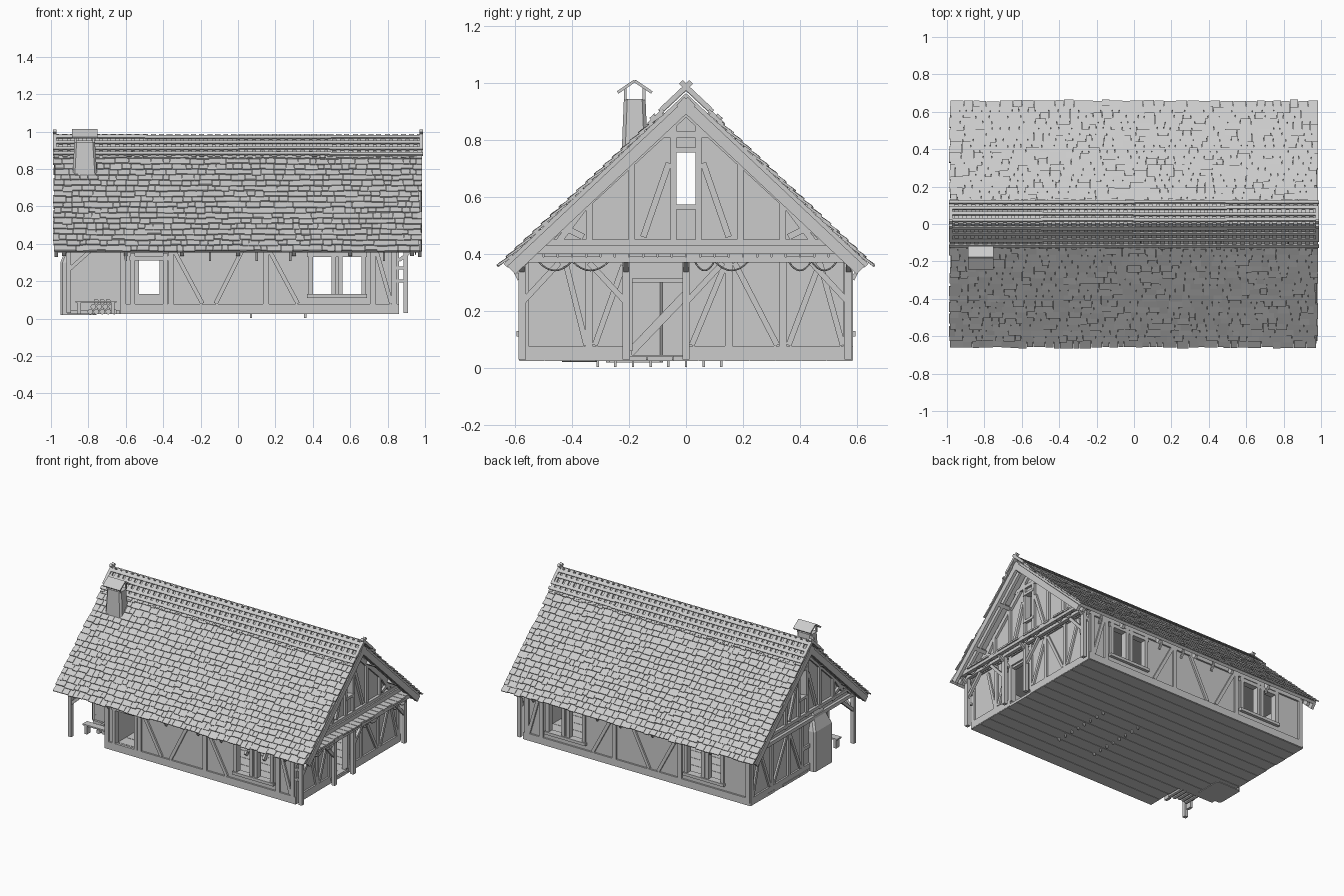
import bpy, bmesh, math, random
from mathutils import Vector, Matrix

if "Cube" in bpy.data.objects:
    bpy.data.objects.remove(bpy.data.objects["Cube"])

random.seed(4)
V = Vector
X, Y, Z = V((1, 0, 0)), V((0, 1, 0)), V((0, 0, 1))


def part(name, build):
    """Make one object from a function that fills a bmesh."""
    bm = bmesh.new()
    build(bm)
    bmesh.ops.recalc_face_normals(bm, faces=bm.faces)
    me = bpy.data.meshes.new(name)
    bm.to_mesh(me)
    bm.free()
    ob = bpy.data.objects.new(name, me)
    bpy.context.collection.objects.link(ob)
    return ob


def obox(bm, c, a, b, n, size):
    m = Matrix((a * size[0], b * size[1], n * size[2])).transposed().to_4x4()
    bmesh.ops.create_cube(bm, size=1, matrix=Matrix.Translation(c) @ m)


def box(bm, x0, x1, y0, y1, z0, z1):
    obox(bm, V(((x0 + x1) / 2, (y0 + y1) / 2, (z0 + z1) / 2)), X, Y, Z, (x1 - x0, y1 - y0, z1 - z0))


def bar(bm, p, q, w=0.025, d=0.02, n=X):
    """Timber from p to q, w wide in the wall plane, d deep along n."""
    p, q = V(p), V(q)
    a = (q - p).normalized()
    b = n.cross(a).normalized()
    obox(bm, (p + q) / 2, a, b, a.cross(b), ((q - p).length, w, d))


def prism(bm, pts, x0, x1):
    f = bm.faces.new([bm.verts.new((x0, y, z)) for y, z in pts])
    r = bmesh.ops.extrude_face_region(bm, geom=[f, ])
    bmesh.ops.translate(bm, vec=(x1 - x0, 0, 0), verts=[v for v in r['geom'] if isinstance(v, bmesh.types.BMVert)])
    if not any(len(g.verts) == len(pts) and g.calc_center_median().x == x0 for g in bm.faces):
        pass


def wall(bm, axis, at, u0, u1, holes=(), t=0.03, z0=0.03, z1=0.4):
    """Wall along an axis, built around its rectangular openings (u0,u1,z0,z1)."""
    def put(a, b, c, d):
        if b - a > 1e-4 and d - c > 1e-4:
            box(bm, *((a, b, at, at + t) if axis == 'x' else (at, at + t, a, b)), c, d)
    u = u0
    for a, b, c, d in sorted(holes):
        put(u, a, z0, z1); put(a, b, z0, c); put(a, b, d, z1)
        u = b
    put(u, u1, z0, z1)


# ---- layout: openings in each wall
FRONT = [(-0.55, -0.40, 0.05, 0.31), (0.40, 0.50, 0.13, 0.33), (0.56, 0.66, 0.13, 0.33)]
BACK = [(-0.68, -0.585, 0.13, 0.33), (-0.53, -0.42, 0.13, 0.33), (0.40, 0.50, 0.13, 0.33), (0.56, 0.66, 0.13, 0.33)]
RIGHT = [(-0.19, -0.01, 0.045, 0.30)]


def walls(bm):
    wall(bm, 'x', -0.575, -0.62, 0.85, FRONT)
    wall(bm, 'x', 0.545, -0.9, 0.85, BACK)
    wall(bm, 'y', 0.82, -0.575, 0.575, RIGHT)
    wall(bm, 'y', -0.9, -0.3, 0.575)
    wall(bm, 'y', -0.62, -0.575, -0.27)      # recessed front-left corner
    wall(bm, 'x', -0.3, -0.9, -0.59)
part("plaster_walls", walls)


def gables(bm):
    roof_z = lambda y: 0.935 - 0.94 * abs(y)
    for x0, x1 in ((0.83, 0.86), (-0.9, -0.87)):
        for s in (-1, 1):
            prism(bm, [(s * .58, .39), (s * .033, .39), (s * .033, roof_z(.033))], x0, x1)
        box(bm, x0, x1, -.033, .033, .39, .57)
        box(bm, x0, x1, -.033, .033, .76, .91)
part("gable_walls", gables)


def floor(bm):
    for i in range(13):
        y = -0.585 + i * 0.09
        x0 = -0.63 if y < -0.33 else -0.91
        box(bm, x0 - random.uniform(0, .008), 0.86, y, y + 0.087, 0.024, 0.042)
    box(bm, -0.61, 0.85, -0.575, 0.575, 0.028, 0.04)
part("floor_boards", floor)
part("attic_floor", lambda bm: box(bm, -0.9, 0.86, -0.575, 0.575, 0.385, 0.4))


def pegs(bm):
    for x in (0.07, 0.36):
        for i in range(8):
            y = -0.31 + i * 0.062
            box(bm, x - .006, x + .006, y - .004, y + .004, 0.003, 0.03)
part("floor_pegs", pegs)


# ---- timber frame of the long walls
def long_frame(bm):
    for y, x0, holes in ((-0.578, -0.63, FRONT), (0.578, -0.905, BACK)):
        B = lambda a, c, b, d, w=0.03: bar(bm, (a, y, c), (b, y, d), w, 0.018, Y)
        B(x0, .052, .86, .052, .05)
        B(x0, .375, .86, .375, .035)
        for x in (x0 + .015, .15, .72, .835, -.36):
            B(x, .07, x, .37)
        for a, c in ((-.34, -.19), (.02, -.12), (.17, .32), (.74, .82)):
            B(a, .36, c, .08, .022)
        for a, b, c, d in holes:                      # frames and sills
            for x in (a - .012, b + .012):
                B(x, c - .02, x, d + .04, .024)
            B(a - .03, d + .012, b + .03, d + .012, .024)
            if c > .1:
                bar(bm, (a - .03, y, c - .01), (b + .03, y, c - .01), .02, .035, Y)
part("long_wall_timbers", long_frame)


# ---- timber frame of the gable ends, mirrored left/right where it matches
def gable_frame(bm):
    for x, lo in ((0.852, -0.58), (-0.902, -0.3)):
        B = lambda a, c, b, d, w=0.025: bar(bm, (x, a, c), (x, b, d), w, 0.02, X)
        B(lo, .052, -.2, .052, .05); B(-.0, .052, .58, .052, .05)
        for y in (lo + .015, .565, -.2, 0, .15, .34):
            B(y, .06, y, .385)
        if x > 0:
            B(-.34, .06, -.34, .38)
            B(-.42, .36, -.35, .08, .02); B(-.32, .08, -.22, .36, .02)
            B(-.2, .345, 0, .345, .06)
        else:
            B(-.2, .2, .0, .2); B(-.0, .052, -.3, .052, .05)
        for a, c in ((.02, .14), (.32, .17), (.36, .47), (.55, .47)):
            B(a, .08, c, .37, .02)
    for x in (0.865, -0.905):
        for s in (-1, 1):
            B = lambda a, c, b, d, w=0.022: bar(bm, (x, s * a, c), (x, s * b, d), w, 0.022, X)
            B(.044, .42, .044, .87); B(.15, .46, .06, .72); B(.19, .42, .19, .73)
            B(.34, .42, .34, .59); B(.36, .46, .44, .5); B(.36, .56, .45, .44)
            B(.0, .9, .58, .365, .03)
        bar(bm, (x, -.14, .82), (x, .14, .82), .025, .024, X)
        for z in (.565, .765):
            bar(bm, (x, -.05, z), (x, .05, z), .018, .03, X)
        bar(bm, (x, -.53, .44), (x, .53, .44), .022, .03, X)
part("gable_timbers", gable_frame)


# ---- porch posts with braces, carrying the sheltering ledge
def porch(bm):
    for y, dirs in ((-.575, (1,)), (-.21, (-1,)), (.0, (1,)), (.57, (-1,))):
        box(bm, .885, .91, y - .013, y + .013, .03, .375)
        for s in dirs:
            bar(bm, (.897, y, .23), (.897, y + s * .13, .37), .02, .018, X)
        bar(bm, (.86, y, .31), (.95, y, .38), .018, .018, Y)
    for z in (.2, .27):
        bar(bm, (.84, -.575, z), (.9, -.575, z), .015, .015, Y)
    box(bm, -.918, -.892, -.585, -.56, .03, .4)
    for q in ((-.905, -.43, .38), (-.77, -.572, .38)):
        bar(bm, (-.905, -.572, .26), q, .02, .02, Y if q[0] > -.9 else X)
    box(bm, -.92, -.62, -.585, -.56, .37, .395)
    box(bm, -.92, -.895, -.585, .58, .37, .395)
part("porch_posts", porch)


def ledge(bm):
    for x in (.897, .945):
        box(bm, x - .013, x + .013, -.62, .62, .37, .39)
    for i in range(24):
        y = -.6 + i * .05
        box(bm, .83, .955 + random.uniform(0, .015), y + .002, y + .048, .39, .402)
    box(bm, .85, .89, -.54, .54, .402, .43)
part("gable_ledge", ledge)


# ---- roof
S = V((0, 0.64, -0.6)).normalized()
L = math.hypot(0.64, 0.6)


def frame(s):
    down = V((0, s * S.y, S.z))
    return down, V((0, -s * S.z, S.y)), V((0, 0, .965))


def deck(bm):
    prism(bm, [(-.64, .365), (0, .965), (.64, .365), (.625, .352), (0, .938), (-.625, .352)], -.975, .975)
part("roof_deck", deck)


def rafters(bm):
    for s in (-1, 1):
        d, n, top = frame(s)
        for x in (-.972, -.93, -.6, -.3, 0, .3, .6, .93, .972):
            w = .04 if abs(x) > .95 else .025
            obox(bm, top + X * x + d * (L / 2) - n * .034, X, d, n, (.02, L - .01, w))
        for t in (.3, .62):                           # purlins
            obox(bm, top + d * t - n * .035, X, d, n, (1.93, .025, .03))
    box(bm, -.98, .98, -.014, .014, .89, .935)
    for x in (-.6, -.15, .1, .28, .78):               # eave brackets
        for s in (-1, 1):
            bar(bm, (x, s * .585, .31), (x, s * .62, .38), .012, .012, X)
part("rafters", rafters)


def shingles(bm):
    for s in (-1, 1):
        d, n, top = frame(s)
        for row in range(18):
            t = L - .015 - row * .0425
            x = -.985 + random.uniform(-.006, .006)
            while x < .965:
                w = min(random.uniform(.03, .075), .985 - x)
                tilt = random.uniform(.10, .17)
                a = (d + n * tilt).normalized()
                b = (n - d * tilt).normalized()
                c = top + X * (x + w / 2) + d * (t + random.uniform(-.006, .006)) + n * .006
                obox(bm, c, X, a, b, (w - .002, .062, .008))
                x += w
part("roof_shingles", shingles)


# ---- ridge covering: close-set strips held by long battens
def ridge(bm):
    for s in (-1, 1):
        d, n, top = frame(s)
        for i in range(46):
            x = -.97 + i * .0431 + random.uniform(-.003, .003)
            a, b = -.014, .165 + random.uniform(-.006, .006)
            obox(bm, top + X * x + d * (a + b) / 2 + n * .011, X, d, n, (.026, b - a, .012))
        for t, w in ((.012, .022), (.055, .02), (.1, .02), (.142, .02)):
            for k in range(4):
                obox(bm, top + X * (-.74 + k * .493) + d * (t + random.uniform(-.003, .003)) + n * .019, X, d, n, (.5, w, .01))
        for x in (-.98, .98):
            obox(bm, top + X * x + d * .03 + n * .016, X, d, n, (.02, .14, .018))
part("ridge_covering", ridge)


# ---- chimney: broad stone base tapering to a shaft, with a small roofed cap
def chimney(bm):
    rings = []
    for z, x0, x1, y0, y1 in ((.02, -.95, -.76, -.28, -.08), (.3, -.95, -.76, -.28, -.08), (.45, -.89, -.76, -.23, -.13),
                              (.75, -.885, -.752, -.226, -.134), (.945, -.875, -.765, -.218, -.142)):
        c = .012
        pts = [(x0 + c, y0), (x1 - c, y0), (x1, y0 + c), (x1, y1 - c), (x1 - c, y1), (x0 + c, y1), (x0, y1 - c), (x0, y0 + c)]
        rings.append([bm.verts.new((x, y, z)) for x, y in pts])
    for r, q in zip(rings, rings[1:]):
        for i in range(8):
            bm.faces.new((r[i], r[(i + 1) % 8], q[(i + 1) % 8], q[i]))
    bm.faces.new(rings[0]); bm.faces.new(rings[-1])
part("chimney", chimney)


def cap(bm):
    for x in (-.868, -.772):
        for y in (-.213, -.147):
            box(bm, x - .005, x + .005, y - .005, y + .005, .94, .985)
    for s in (-1, 1):
        bar(bm, (-.82, -.18, 1.008), (-.82, -.18 + s * .06, .967), .135, .01, V((0, s * .041, .06)).normalized())
part("chimney_cap", cap)


# ---- stair inside, log pile and bench in the recess
def stair(bm):
    for x in (.2, .34):
        bar(bm, (x, -.2, .05), (x, .12, .385), .03, .015, X)
    for i in range(9):
        y, z = -.18 + i * .034, .075 + i * .0355
        box(bm, .2, .34, y - .015, y + .02, z - .004, z + .004)
part("stair", stair)


def logs(bm):
    for r in range(3):
        for i in range(5 - r):
            m = Matrix.Translation((-.79 + (i + r / 2) * .032, -.37, .036 + r * .027)) @ Matrix.Rotation(math.pi / 2, 4, 'X')
            bmesh.ops.create_cone(bm, cap_ends=True, segments=8, radius1=.015, radius2=.015, depth=random.uniform(.1, .13), matrix=m)
    box(bm, -.87, -.65, -.49, -.44, .085, .095)
    for x in (-.85, -.67):
        box(bm, x - .01, x + .01, -.485, -.445, .025, .085)
part("logs_and_bench", logs)

# ---- drooping garlands under the ledge
cu = bpy.data.curves.new("garlands", 'CURVE')
cu.dimensions, cu.bevel_depth, cu.bevel_resolution = '3D', .003, 0
for a, b in ((-.52, -.4), (-.4, -.27), (.03, .1), (.1, .22), (.36, .44), (.44, .53)):
    sp = cu.splines.new('POLY')
    sp.points.add(8)
    for i, p in enumerate(sp.points):
        u = i / 8
        p.co = (.95, a + (b - a) * u, .375 - .13 * u * (1 - u), 1)
bpy.context.collection.objects.link(bpy.data.objects.new("garlands", cu))
